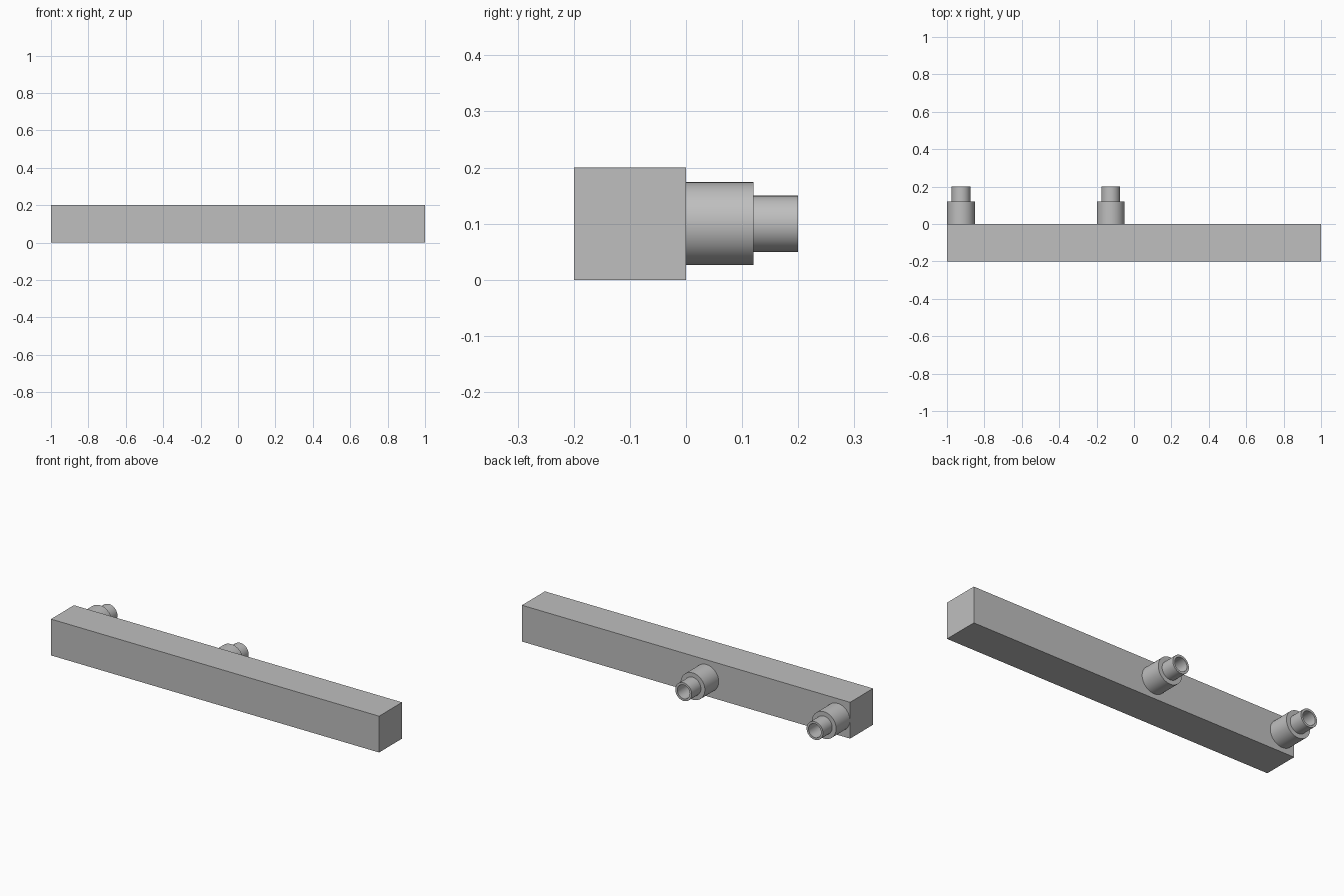
import bpy
import bmesh
from math import cos, sin, tau, radians

cube = bpy.data.objects.get("Cube")
if cube:
    bpy.data.objects.remove(cube, do_unlink=True)

COLOUR = (0.52, 0.52, 0.52, 1)
grey = bpy.data.materials.new("plain grey")
grey.use_nodes = True
grey.diffuse_color = COLOUR
grey.node_tree.nodes["Principled BSDF"].inputs["Base Color"].default_value = COLOUR


def add_object(name, bm):
    bmesh.ops.recalc_face_normals(bm, faces=bm.faces)
    mesh = bpy.data.meshes.new(name)
    bm.to_mesh(mesh)
    bm.free()
    mesh.materials.append(grey)
    obj = bpy.data.objects.new(name, mesh)
    bpy.context.collection.objects.link(obj)
    return obj


def add_nozzle(name, x, z, profile, sides=64):
    """Revolve (radius, y) points around an axis along y, closing both ends."""
    bm = bmesh.new()
    rings = [[bm.verts.new((x + r * cos(tau * i / sides), y, z + r * sin(tau * i / sides)))
              for i in range(sides)] for r, y in profile]
    for a, b in zip(rings, rings[1:]):
        for i in range(sides):
            j = (i + 1) % sides
            bm.faces.new((a[i], a[j], b[j], b[i]))
    bm.faces.new(rings[0])
    bm.faces.new(rings[-1])
    obj = add_object(name, bm)
    bpy.ops.object.select_all(action="DESELECT")
    obj.select_set(True)
    bpy.context.view_layer.objects.active = obj
    bpy.ops.object.shade_smooth_by_angle(angle=radians(30))


# Long square bar
bm = bmesh.new()
bmesh.ops.create_cube(bm, size=1)
bmesh.ops.scale(bm, vec=(2, 0.2, 0.2), verts=bm.verts)
bmesh.ops.translate(bm, vec=(0, -0.1, 0.1), verts=bm.verts)
add_object("bar", bm)

# Stepped nozzles with an open bore, on the back of the bar
profile = [(0.074, 0), (0.074, 0.12), (0.05, 0.12), (0.05, 0.2), (0.038, 0.2), (0.038, 0.01)]
for name, x in (("end_nozzle", -0.925), ("middle_nozzle", -0.125)):
    add_nozzle(name, x, 0.1, profile)
